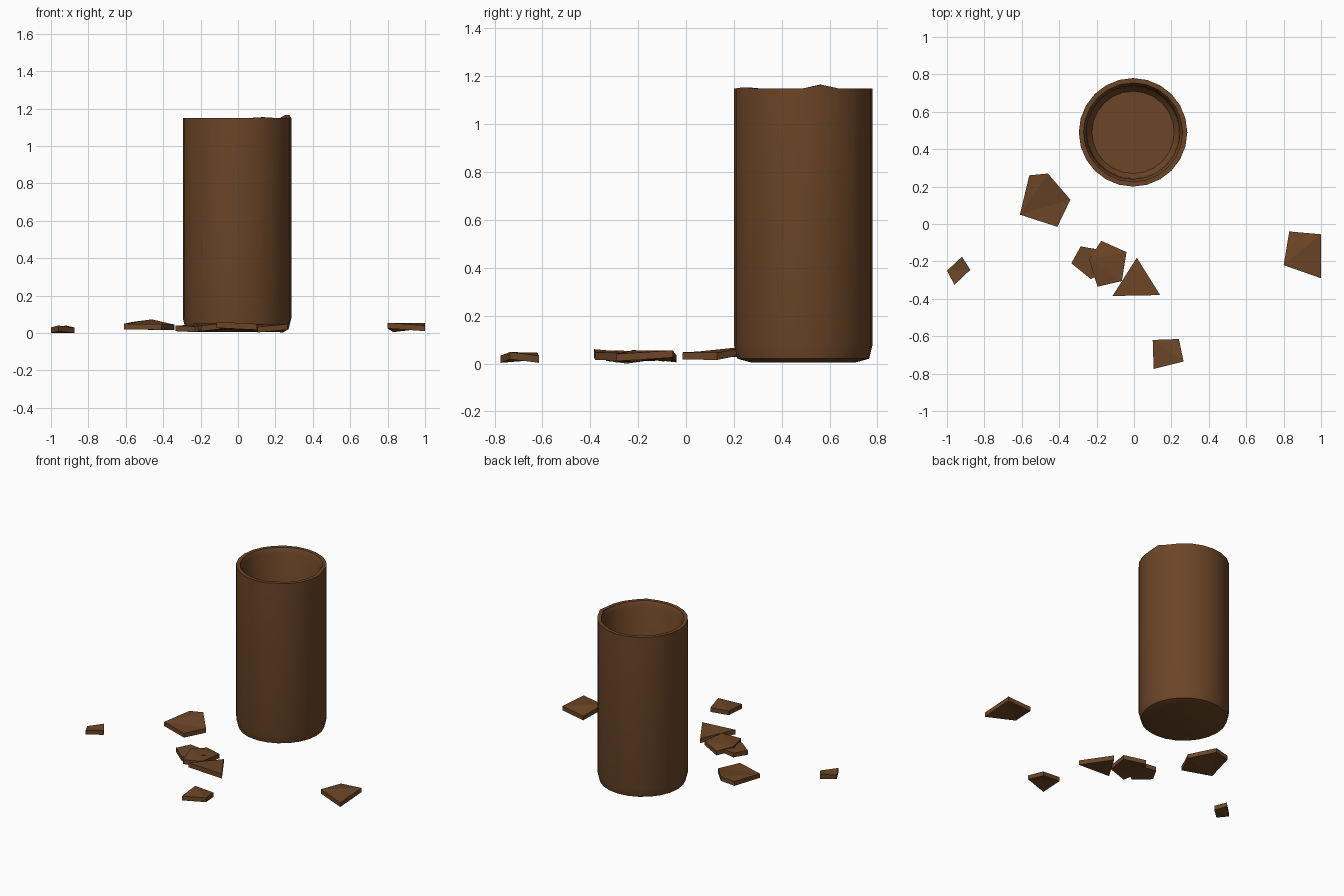
import bpy, bmesh, math

if "Cube" in bpy.data.objects:
    bpy.data.objects.remove(bpy.data.objects["Cube"])

clay = bpy.data.materials.new("brown_clay")
clay.diffuse_color = (0.15, 0.06, 0.02, 1)
clay.use_nodes = True
clay.node_tree.nodes["Principled BSDF"].inputs["Base Color"].default_value = clay.diffuse_color


def finish(bm, name):
    bmesh.ops.recalc_face_normals(bm, faces=bm.faces[:])
    mesh = bpy.data.meshes.new(name)
    bm.to_mesh(mesh)
    bm.free()
    ob = bpy.data.objects.new(name, mesh)
    bpy.context.collection.objects.link(ob)
    mesh.materials.append(clay)
    return ob


# Hollow pot: one closed profile turned around its axis, with a chipped rim
SIDES = 24
CX, CY = -0.005, 0.49
profile = [(0.22, 0.005), (0.275, 0.02), (0.29, 0.08), (0.29, 1.15),
           (0.265, 1.15), (0.25, 1.12), (0.245, 0.08), (0.22, 0.045)]
chips = {1: 0.015, 20: 0.004}      # rim points standing proud of the break
bm = bmesh.new()
rings = []
for level, (r, z) in enumerate(profile):
    ring = []
    for i in range(SIDES):
        a = 2 * math.pi * i / SIDES
        lift = chips.get(i, 0) if level in (3, 4) else 0
        ring.append(bm.verts.new((CX + r * math.cos(a), CY + r * math.sin(a), z + lift)))
    rings.append(ring)
for lower, upper in zip(rings, rings[1:]):
    for i in range(SIDES):
        j = (i + 1) % SIDES
        bm.faces.new((lower[i], lower[j], upper[j], upper[i]))
bm.faces.new(rings[0])
bm.faces.new(rings[-1])
pot = finish(bm, "broken_pot")
bpy.context.view_layer.objects.active = pot
pot.select_set(True)
bpy.ops.object.shade_smooth_by_angle(angle=math.radians(35))


# Flat shards: outline points (x, y, underside height) given a thickness
def shard(name, points, thick=0.03):
    bm = bmesh.new()
    low = [bm.verts.new(p) for p in points]
    high = [bm.verts.new((x, y, z + thick)) for x, y, z in points]
    bm.faces.new(low)
    bm.faces.new(high)
    for i in range(len(points)):
        j = (i + 1) % len(points)
        bm.faces.new((low[i], low[j], high[j], high[i]))
    bmesh.ops.triangulate(bm, faces=[f for f in bm.faces if len(f.verts) > 3])
    finish(bm, name)


shard("shard_left", [(-0.61, 0.05, 0.02), (-0.56, 0.26, 0.03), (-0.46, 0.27, 0.043),
                     (-0.34, 0.13, 0.015), (-0.41, -0.015, 0.017)])
shard("shard_lower_middle", [(-0.335, -0.21, 0.01), (-0.285, -0.12, 0.012),
                             (-0.17, -0.14, 0.015), (-0.10, -0.22, 0.027),
                             (-0.23, -0.295, 0.005)])
shard("shard_upper_middle", [(-0.24, -0.19, 0.022), (-0.175, -0.09, 0.008),
                             (-0.04, -0.15, 0.022), (-0.065, -0.305, 0.024),
                             (-0.195, -0.335, 0.01)])
shard("shard_triangle", [(-0.115, -0.385, 0.028), (0.015, -0.18, 0.01),
                         (0.14, -0.38, 0.015)], 0.032)
shard("shard_front", [(0.10, -0.62, 0.015), (0.24, -0.615, 0.003),
                      (0.265, -0.735, 0.018), (0.105, -0.775, 0.003)])
shard("shard_right", [(0.83, -0.04, 0.005), (1.0, -0.055, 0.025),
                      (1.0, -0.29, 0.01), (0.80, -0.22, 0.025)])
shard("shard_far_left", [(-1.0, -0.25, 0.0), (-0.92, -0.175, 0.01),
                         (-0.875, -0.245, 0.0), (-0.96, -0.325, 0.01)])
